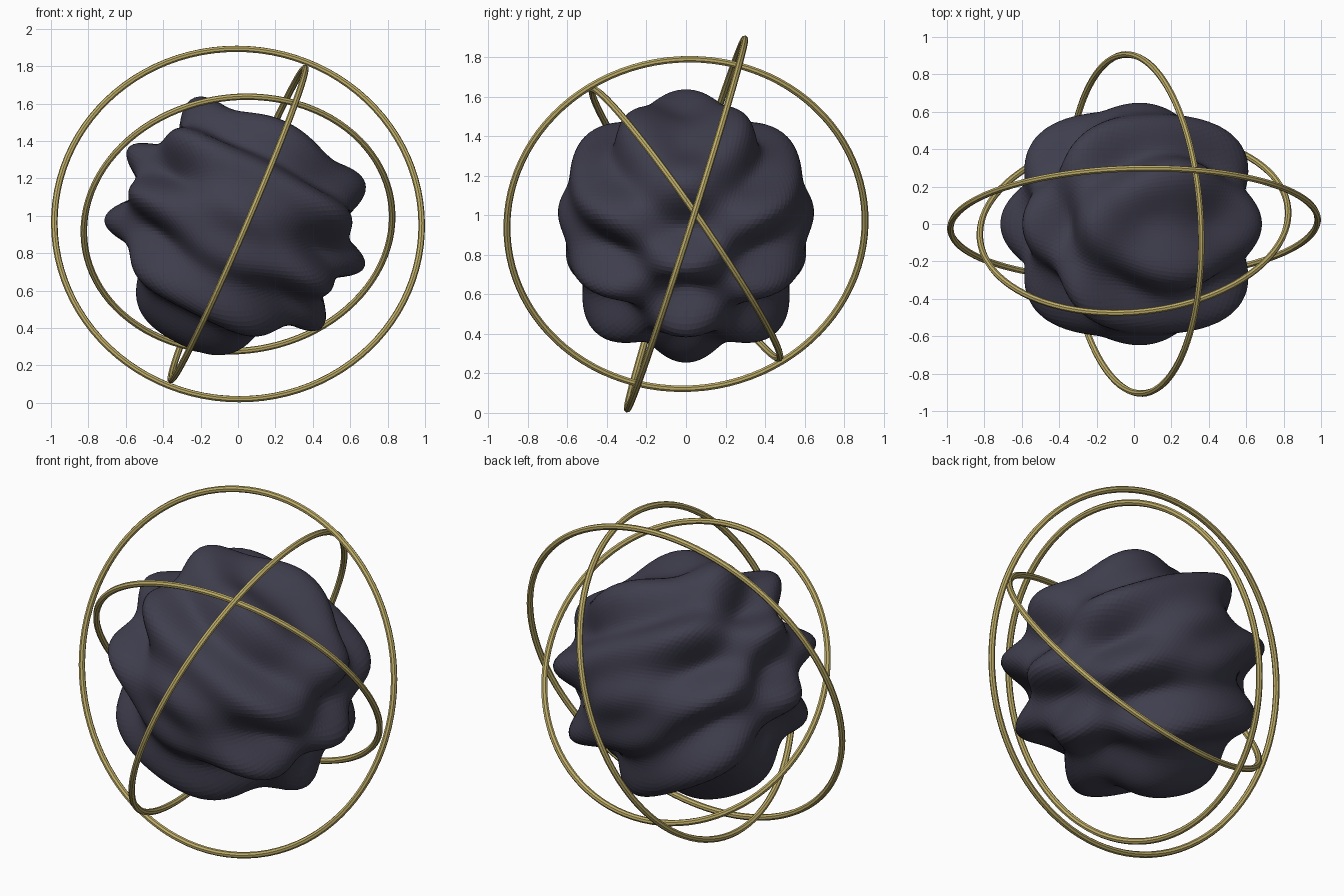
import bpy, bmesh, math
from mathutils import Vector

if "Cube" in bpy.data.objects:
    bpy.data.objects.remove(bpy.data.objects["Cube"])

CENTRE = Vector((0, 0, 0.956))


def material(name, rgb):
    m = bpy.data.materials.new(name)
    m.diffuse_color = (*rgb, 1)
    m.use_nodes = True
    m.node_tree.nodes["Principled BSDF"].inputs["Base Color"].default_value = m.diffuse_color
    return m


slate = material("dark slate", (0.050, 0.048, 0.075))
gold = material("pale gold", (0.52, 0.42, 0.14))

# Rippled core: fine sphere pushed in and out by crossed waves
bpy.ops.mesh.primitive_ico_sphere_add(subdivisions=6, radius=1, location=CENTRE)
core = bpy.context.object
core.name = "rippled_core"
for v in core.data.vertices:
    d = v.co.normalized()
    wave = math.sin(5 * d.x + 10 * d.z) * math.cos(5 * d.y)
    v.co = d * (0.632 + 0.083 * wave)
core.data.materials.append(slate)


# Three tilted rings around the core
def ring(name, outer, normal, tube=0.0175):
    bpy.ops.mesh.primitive_torus_add(major_radius=outer - tube, minor_radius=tube,
                                     major_segments=96, minor_segments=8,
                                     location=CENTRE)
    ob = bpy.context.object
    ob.name = name
    ob.rotation_euler = Vector(normal).to_track_quat('Z', 'Y').to_euler()
    ob.data.materials.append(gold)


ring("outer_ring", 1.0, (-0.025, 0.953, -0.302))
ring("middle_ring", 0.925, (0.92, 0.047, -0.395))
ring("inner_ring", 0.845, (-0.085, 0.82, 0.57))
